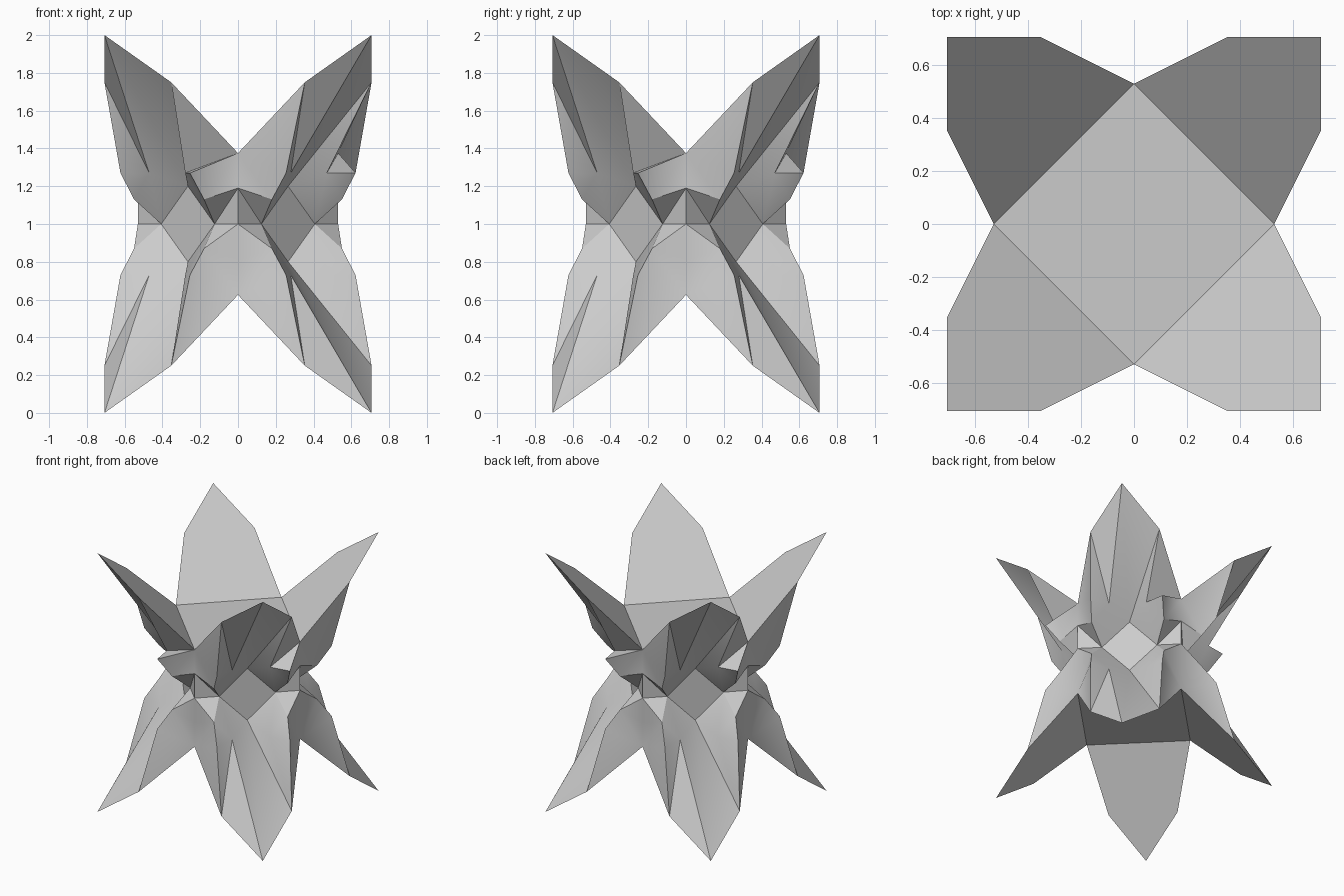
import bpy, bmesh, math
from mathutils import Matrix, Vector

cube = bpy.data.objects.get("Cube")
if cube:
    bpy.data.objects.remove(cube, do_unlink=True)

# Single stone grey colour
grey = bpy.data.materials.new("light grey")
grey.use_nodes = True
colour = (0.6, 0.6, 0.6, 1)
grey.diffuse_color = colour
grey.node_tree.nodes["Principled BSDF"].inputs["Base Color"].default_value = colour

# Key points of half a petal: outward, sideways, height from the middle
POINTS = {
    "T": (1, 0, 1),              # petal tip
    "S": (.75, .25, .75),        # petal shoulder
    "K": (.375, .375, .375),     # core corner
    "A": (.53, .135, .27),       # inner rib end
    "P": (.62, .26, .27),        # outer rib end
    "Q": (.516, .262, .13),      # small spur
    "M": (.375, .375, .19),      # core edge, upper
    "N": (.375, .375, 0),        # core edge, middle
    "D": (.375, 0, .2),          # diamond top
    "E": (.375, .2, 0),          # diamond side
    "O": (0, 0, .375),           # cap centre
}

# Facets shared by every half petal
COMMON = "KPQ KQM APQ AQE DAE"


def facets(side, level):
    """Facets of one half petal; folds differ by side and level."""
    rib = "TSD SAD" if side > 0 else "TSA TAD"
    flank = "SKA KPA" if side > 0 and level > 0 else "SKP SPA"
    spur = "MQE MEN" if level > 0 else "MQN QEN"
    return " ".join((COMMON, rib, flank, spur)).split()


bm = bmesh.new()


def add_face(coords, turn):
    bm.faces.new([bm.verts.new(turn @ Vector(c)) for c in coords])


def point(name, side, level):
    x, y, z = POINTS[name]
    return x, y * side, z * level


# Four petals above and four below, around the core
for quarter in range(4):
    turn = Matrix.Rotation(math.radians(quarter * 90 - 45), 4, "Z")
    for level in (1, -1):
        for side in (1, -1):
            for names in facets(side, level):
                add_face([point(n, side, level) for n in names], turn)
        # petal face, core cap and half of the side diamond
        for right, left in (("TSK", "KS"), ("OK", "K"), ("DE", "E")):
            add_face([point(n, 1, level) for n in right]
                     + [point(n, -1, level) for n in left], turn)

# Weld into one closed shell standing on the ground
bmesh.ops.remove_doubles(bm, verts=bm.verts[:], dist=0.001)
bmesh.ops.recalc_face_normals(bm, faces=bm.faces[:])
bmesh.ops.translate(bm, verts=bm.verts[:], vec=(0, 0, 1))

mesh = bpy.data.meshes.new("petal_star")
bm.to_mesh(mesh)
bm.free()
mesh.materials.append(grey)
star = bpy.data.objects.new("petal_star", mesh)
bpy.context.collection.objects.link(star)

bpy.ops.object.select_all(action="DESELECT")
star.select_set(True)
bpy.context.view_layer.objects.active = star
bpy.ops.object.shade_smooth_by_angle(angle=math.radians(30))
